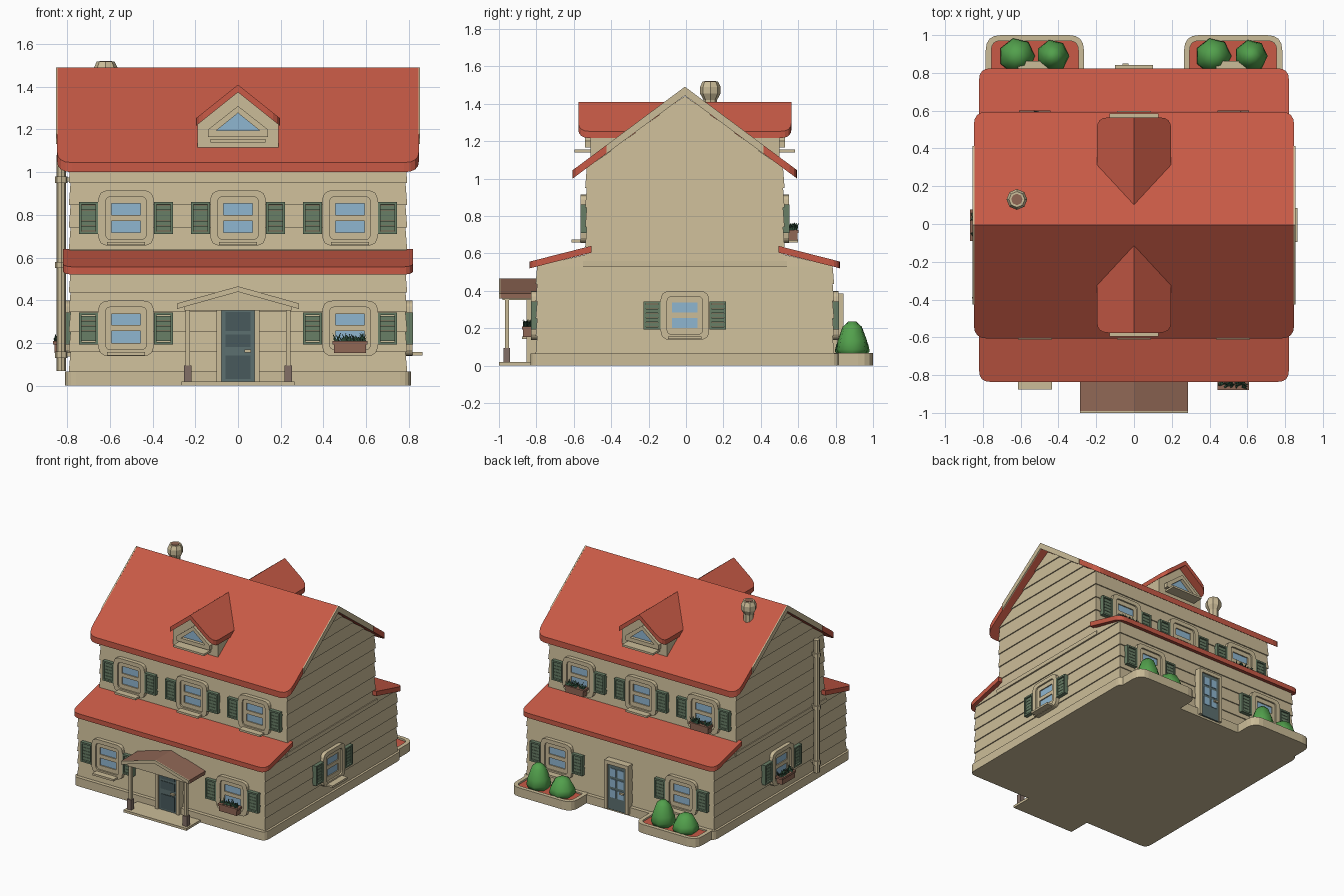
import bpy, bmesh, math, random
from mathutils import Matrix, Vector

random.seed(4)
if "Cube" in bpy.data.objects:
    bpy.data.objects.remove(bpy.data.objects["Cube"])

def material(name, rgb):
    m = bpy.data.materials.new(name)
    m.use_nodes = True
    lin = [((c / 255 + 0.055) / 1.055) ** 2.4 for c in rgb] + [1]
    m.diffuse_color = lin
    m.node_tree.nodes["Principled BSDF"].inputs["Base Color"].default_value = lin
    return m

RED = material("roof red", (200, 90, 70))
BEIGE = material("wall beige", (203, 188, 152))
GREEN = material("shutter green", (104, 126, 102))
GLASS = material("glass blue", (143, 182, 208))
SLATE = material("door slate", (92, 112, 112))
DARK = material("panel slate", (72, 90, 92))
BUSH = material("bush green", (82, 160, 76))
LEAF = material("leaf green", (48, 80, 60))
BROWN = material("wood brown", (144, 103, 85))
STONE = material("stone brown", (130, 111, 102))
parts = []

# ---- helpers ----
def finish(bm, name, mat, M=Matrix(), smooth=False):
    bmesh.ops.recalc_face_normals(bm, faces=bm.faces)
    me = bpy.data.meshes.new(name)
    bm.to_mesh(me)
    bm.free()
    me.materials.append(mat)
    for p in me.polygons:
        p.use_smooth = smooth
    ob = bpy.data.objects.new(name, me)
    bpy.context.collection.objects.link(ob)
    ob.matrix_world = M
    parts.append(ob)

def loft(bm, rings, caps=True):
    vs = [[bm.verts.new(p) for p in r] for r in rings]
    pairs = list(zip(vs, vs[1:])) + ([] if caps else [(vs[-1], vs[0])])
    n = len(vs[0])
    for a, b in pairs:
        for i in range(n):
            bm.faces.new((a[i], a[(i + 1) % n], b[(i + 1) % n], b[i]))
    if caps:
        bm.faces.new(vs[0])
        bm.faces.new(vs[-1])

def rect(hx, hy, z):
    return [(-hx, -hy, z), (hx, -hy, z), (hx, hy, z), (-hx, hy, z)]

def boxes(name, mat, dims, M=Matrix()):
    bm = bmesh.new()
    for x0, x1, y0, y1, z0, z1 in dims:
        loft(bm, [[(x0, y0, z), (x1, y0, z), (x1, y1, z), (x0, y1, z)] for z in (z0, z1)])
    finish(bm, name, mat, M)

def fillet(corners, seg=4):
    """Round each (x, y, radius) corner of a polygon."""
    out = []
    for i, (x, y, r) in enumerate(corners):
        c = Vector((x, y))
        if not r:
            out.append((x, y))
            continue
        a = c + (Vector(corners[i - 1][:2]) - c).normalized() * r
        b = c + (Vector(corners[(i + 1) % len(corners)][:2]) - c).normalized() * r
        for k in range(seg + 1):
            t = k / seg
            out.append(tuple(a * (1 - t) ** 2 + c * 2 * t * (1 - t) + b * t * t))
    return out

def rounded(hx, hy, r):
    return fillet([(-hx, -hy, r), (hx, -hy, r), (hx, hy, r), (-hx, hy, r)])

def upright(pts, y):
    return [(u, y, v) for u, v in pts]

def slab(name, mat, outline, height, thick):
    """Sloped roof plate: plan outline lifted onto a height function."""
    bm = bmesh.new()
    loft(bm, [[(x, y, height(x, y) - d) for x, y in outline] for d in (thick, 0)])
    finish(bm, name, mat)

def lathe(name, mat, profile, n, at, smooth=False):
    bm = bmesh.new()
    loft(bm, [[(r * math.cos(math.tau * i / n), r * math.sin(math.tau * i / n), z)
               for i in range(n)] for r, z in profile])
    finish(bm, name, mat, Matrix.Translation(at), smooth)

def siding(name, z0, z1, n, hx, hy):
    """Overlapping boards, each flared at its lower edge."""
    bm, d = bmesh.new(), (z1 - z0) / n
    for i in range(n):
        a, b = z0 + i * d, z0 + (i + 1) * d
        loft(bm, [rect(hx + 0.008, hy(a) + 0.008, a), rect(hx, hy(b), b)])
    finish(bm, name, BEIGE)

def wall_matrix(turn, along, out, z):
    return Matrix.Rotation(math.radians(turn), 4, 'Z') @ Matrix.Translation((along, -out, z))

# ---- walls ----
HX, LOW, UP = 0.785, 0.79, 0.525
SLOPE = 0.742
main_roof = lambda x, y: 1.49 - SLOPE * abs(y)
skirt_roof = lambda x, y: 0.64 - 0.255 * (abs(y) - 0.5)
bm = bmesh.new()
loft(bm, [[(x, y, z) for x, y in rounded(0.81, 0.826, 0.05)] for z in (0, 0.065)])
finish(bm, "foundation", BEIGE)
siding("lower_walls", 0.065, 0.53, 5, HX, lambda z: LOW)
siding("lower_wall_top", 0.53, 0.595, 1, HX, lambda z: LOW if z < 0.55 else UP)
siding("upper_walls", 0.53, 1.055, 5, HX, lambda z: UP)
siding("gable_walls", 1.055, 1.44, 4, HX, lambda z: (1.445 - z) / SLOPE - 0.005)
boxes("wall_band", BEIGE, [(-0.797, 0.797, -0.545, 0.545, 0.53, 0.56)])

# ---- main roof, skirt roof and dormers ----
for s, side in ((-1, "front"), (1, "back")):
    plan = fillet([(-0.848, 0, 0), (0.848, 0, 0), (0.848, s * 0.6, 0.07), (-0.848, s * 0.6, 0.07)])
    slab(side + "_roof", RED, plan, main_roof, 0.045)
    plan = fillet([(-0.82, s * 0.5, 0), (0.82, s * 0.5, 0), (0.82, s * 0.83, 0.06), (-0.82, s * 0.83, 0.06)])
    slab(side + "_skirt_roof", RED, plan, skirt_roof, 0.036)
    for x in (-1, 1):
        # Trim boards on the gable edges
        bm = bmesh.new()
        prof = [(0, 1.491), (s * 0.42, main_roof(0, 0.42)), (s * 0.42, main_roof(0, 0.42) - 0.046), (0, 1.444)]
        loft(bm, [[(x * d, y, z) for y, z in prof] for d in (0.845, 0.854)])
        finish(bm, side + "_gable_trim", BEIGE)
        plan = fillet([(0, s * 0.05, 0), (x * 0.197, s * 0.05, 0), (x * 0.197, s * 0.57, 0.06), (0, s * 0.57, 0)])
        slab(side + "_dormer_roof", RED, plan, lambda x, y: 1.41 - 0.8 * abs(x), 0.036)
    M = wall_matrix(0 if s < 0 else 180, 0, 0.505, 0)
    bm = bmesh.new()
    body = [(-0.19, 1.08), (0.19, 1.08), (0.19, 1.23), (0, 1.38), (-0.19, 1.23)]
    loft(bm, [upright(body, y) for y in (0, 0.35)])
    finish(bm, side + "_dormer_wall", BEIGE, M)
    bm = bmesh.new()
    outer = [(-0.14, 1.165), (0.14, 1.165), (0.14, 1.2), (0, 1.31), (-0.14, 1.2)]
    inner = [(-0.1, 1.194), (0.1, 1.194), (0.1, 1.196), (0, 1.277), (-0.1, 1.196)]
    loft(bm, [upright(p, y) for p, y in ((outer, 0.01), (outer, -0.03), (inner, -0.03), (inner, 0.01))], False)
    finish(bm, side + "_dormer_frame", BEIGE, M)
    bm = bmesh.new()
    loft(bm, [upright(inner, y) for y in (0.002, -0.006)])
    finish(bm, side + "_dormer_glass", GLASS, M)
    boxes(side + "_dormer_sill", BEIGE, [(-0.13, 0.13, -0.085, 0.02, 1.14, 1.155)], M)

# ---- windows ----
def window(name, M, planted):
    bm = bmesh.new()
    out, inn = rounded(0.13, 0.13, 0.05), rounded(0.095, 0.1, 0.025)
    loft(bm, [upright(p, y) for p, y in ((out, 0.01), (out, -0.032), (inn, -0.032), (inn, 0.01))], False)
    finish(bm, name + "_frame", BEIGE, M)
    boxes(name + "_sash", BEIGE, [(-0.096, -0.068, -0.02, 0.01, -0.1, 0.1), (0.068, 0.096, -0.02, 0.01, -0.1, 0.1),
                                  (-0.07, 0.07, -0.02, 0.01, 0.068, 0.1), (-0.07, 0.07, -0.02, 0.01, -0.1, -0.068),
                                  (-0.07, 0.07, -0.02, 0.01, -0.013, 0.015)], M)
    boxes(name + "_glass", GLASS, [(-0.07, 0.07, -0.012, 0.01, -0.07, 0.07)], M)
    bars = []
    for c in (-0.176, 0.176):
        bars += [(c + o - 0.006, c + o + 0.006, -0.034, 0.005, -0.075, 0.075) for o in (-0.039, 0.039)]
        bars += [(c - 0.04, c + 0.04, -0.034, 0.005, z - 0.006, z + 0.006) for z in (-0.069, 0.069)]
        bars += [(c - 0.04, c + 0.04, -0.026, 0.005, z - 0.011, z + 0.011) for z in (-0.048, -0.024, 0, 0.024, 0.048)]
    boxes(name + "_shutters", GREEN, bars, M)
    if not planted:
        boxes(name + "_sill", BEIGE, [(-0.09, 0.09, -0.08, 0, -0.127, -0.112)], M)
        return
    # Flower box with spiky leaves
    bm = bmesh.new()
    for hx, hy, a, b in ((0.075, 0.024, -0.115, -0.075), (0.083, 0.03, -0.075, -0.06)):
        loft(bm, [rect(hx, hy, a), rect(hx, hy, b)])
    finish(bm, name + "_flower_box", BROWN, M @ Matrix.Translation((0, -0.052, 0)))
    bm = bmesh.new()
    for i in range(45):
        x, y = random.uniform(-0.07, 0.07), random.uniform(-0.07, -0.035)
        tip = bm.verts.new((x + random.uniform(-0.025, 0.025), y + random.uniform(-0.015, 0.015),
                            random.uniform(-0.045, -0.018)))
        base = [bm.verts.new((x + 0.009 * math.cos(a), y + 0.009 * math.sin(a), -0.063)) for a in (0, 2.1, 4.2)]
        for k in range(3):
            bm.faces.new((base[k], base[(k + 1) % 3], tip))
    finish(bm, name + "_leaves", LEAF, M)

LZ, UZ, WX = 0.268, 0.785, 0.525
for x in (-WX, 0, WX):
    window("upper_front_window", wall_matrix(0, x, UP, UZ), False)
    window("upper_back_window", wall_matrix(180, x, UP, UZ), x != 0)
for x in (-WX, WX):
    window("lower_front_window", wall_matrix(0, x, LOW, LZ), x > 0)
    window("lower_back_window", wall_matrix(180, x, LOW, LZ), False)
window("left_window", wall_matrix(90, 0, HX, LZ), False)
window("right_window", wall_matrix(-90, 0, HX, LZ), True)

# ---- doors ----
for turn, name in ((0, "front_door"), (180, "back_door")):
    M = wall_matrix(turn, 0, 0.83, 0)
    boxes(name + "_frame", BEIGE, [(-0.1, -0.077, -0.018, 0.05, 0.015, 0.385), (0.077, 0.1, -0.018, 0.05, 0.015, 0.385),
                                   (-0.1, 0.1, -0.018, 0.05, 0.358, 0.385)], M)
    boxes(name, SLATE, [(-0.078, 0.078, -0.008, 0.05, 0.015, 0.36)], M)
    boxes(name + "_knob", BEIGE, [(0.03, 0.062, -0.025, 0, 0.155, 0.168)], M)
    if turn:
        boxes(name + "_panes", GLASS, [(x - 0.024, x + 0.024, -0.012, 0, z, z + 0.06)
                                       for x in (-0.033, 0.033) for z in (0.11, 0.19, 0.27)], M)
    else:
        boxes(name + "_panels", DARK, [(-0.058, 0.058, -0.012, 0, a, b)
                                       for a, b in ((0.03, 0.14), (0.18, 0.24), (0.255, 0.345))], M)

# ---- porch ----
porch_roof = lambda x, y: 0.465 - 0.28 * abs(x)
boxes("porch_step", BEIGE, [(-0.265, 0.265, -0.994, -0.8, 0, 0.018)])
for s in (-1, 1):
    for name, mat, y0, y1, hx in (("porch_roof", BROWN, -0.985, -0.78, 0.285), ("porch_fascia", BEIGE, -0.994, -0.985, 0.285)):
        slab(name, mat, [(0, y0), (s * hx, y0), (s * hx, y1), (0, y1)], porch_roof, 0.026)
    c = s * 0.235
    boxes("porch_post", BEIGE, [(c - 0.011, c + 0.011, -0.963, -0.941, 0.09, 0.375)])
    boxes("porch_post_base", STONE, [(c - 0.018, c + 0.018, -0.97, -0.934, 0.018, 0.095)])
    boxes("porch_side_beam", BEIGE, [(c - 0.013, c + 0.013, -0.965, -0.79, 0.352, 0.378)])
bm = bmesh.new()
gable = [(-0.25, 0.352), (0.25, 0.352), (0.25, 0.37), (0, 0.44), (-0.25, 0.37)]
loft(bm, [upright(gable, y) for y in (-0.975, -0.945)])
finish(bm, "porch_gable", BEIGE)

# ---- planters and bushes ----
for s in (-1, 1):
    def bed(i):
        return fillet([(s * (0.265 + i), 0.78, 0), (s * (0.785 - i), 0.78, 0),
                       (s * (0.785 - i), 1.006 - i, 0.08 - i), (s * (0.265 + i), 1.006 - i, 0.08 - i)])
    bm = bmesh.new()
    loft(bm, [[(x, y, z) for x, y in bed(i)] for i, z in ((0, 0), (0, 0.067), (0.03, 0.067), (0.03, 0.045))])
    finish(bm, "planter", BEIGE)
    bm = bmesh.new()
    loft(bm, [[(x, y, z) for x, y in bed(0.03)] for z in (0.045, 0.054)])
    finish(bm, "planter_soil", RED)
for x, r, h in ((0.62, 0.088, 0.185), (-0.43, 0.088, 0.185), (0.42, 0.096, 0.135), (-0.62, 0.096, 0.135)):
    prof = [(r * 0.8, 0), (r, h * 0.2), (r * 0.92, h * 0.45), (r * 0.6, h * 0.85), (r * 0.25, h)]
    lathe("bush", BUSH, prof, 7, (x, 0.895, 0.05), True)

# ---- chimney and drain pipe ----
lathe("chimney_pot", BEIGE, [(0.036, 1.34), (0.036, 1.42), (0.055, 1.455), (0.055, 1.49), (0.042, 1.518)], 8, (-0.62, 0.136, 0))
lathe("chimney_opening", BROWN, [(0.03, 1.515), (0.03, 1.521)], 8, (-0.62, 0.136, 0))
PIPE = (-0.828, -0.385, 0)
lathe("drain_pipe", BEIGE, [(0.022, 0.067), (0.022, 1.08)], 8, PIPE)
for z in (0.13, 0.55, 0.95):
    lathe("pipe_collar", BEIGE, [(0.03, z), (0.03, z + 0.03)], 8, PIPE)
boxes("pipe_brackets", BEIGE, [(-0.83, -0.78, -0.395, -0.375, z, z + 0.02) for z in (0.135, 0.555, 0.955)])

# Centre the whole house front to back
for ob in parts:
    ob.matrix_world = Matrix.Translation((0, -0.006, 0)) @ ob.matrix_world
